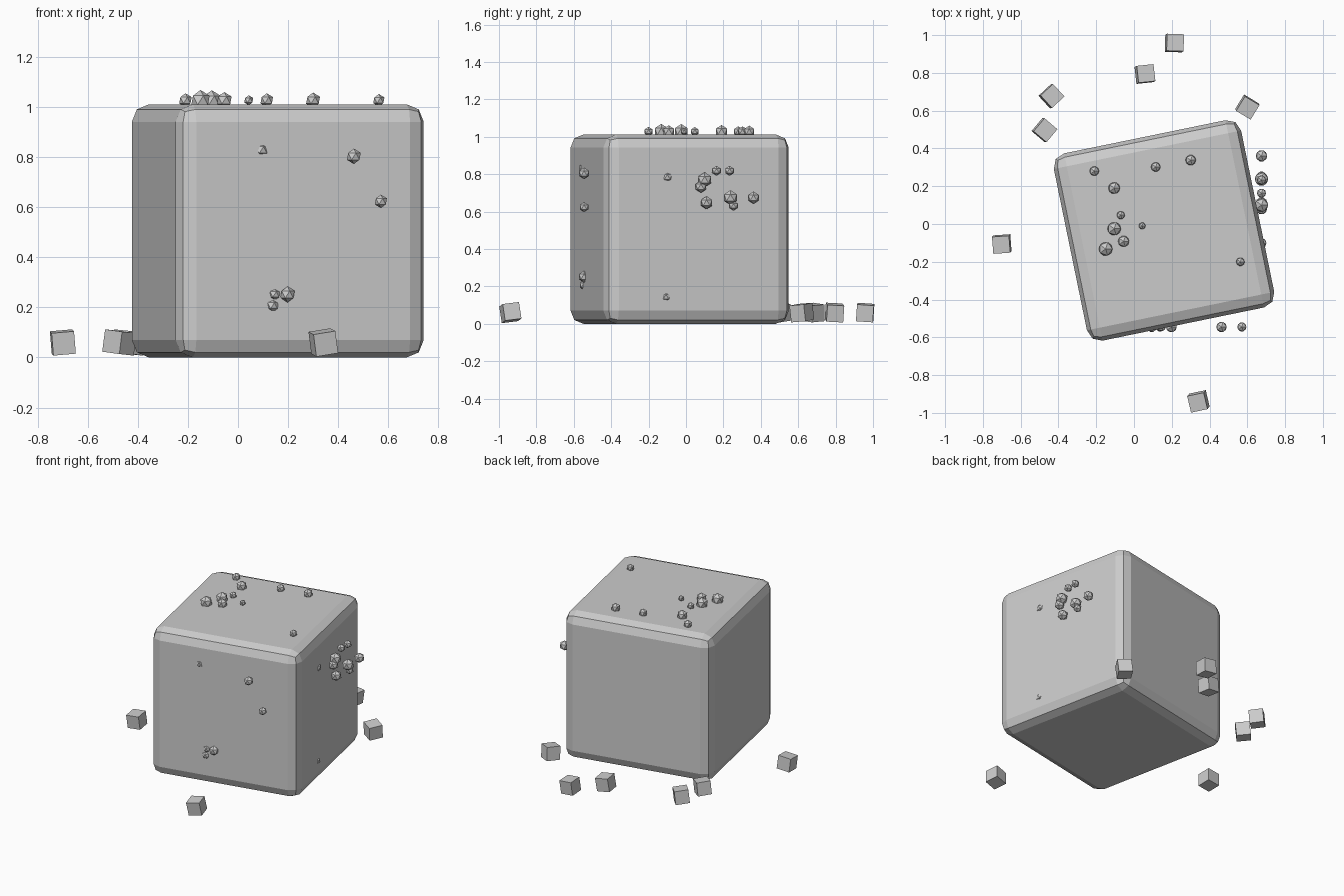
import bpy
from math import radians

grey = bpy.data.materials.new("plain_grey")
grey.diffuse_color = (0.6, 0.6, 0.6, 1)


def finish(name):
    ob = bpy.context.object
    ob.name = name
    ob.data.materials.append(grey)
    return ob


def cube(name, size, loc, rot):
    bpy.ops.mesh.primitive_cube_add(size=size, location=loc,
                                    rotation=[radians(a) for a in rot])
    return finish(name)


def pebble(name, loc, r):
    bpy.ops.mesh.primitive_ico_sphere_add(subdivisions=1, radius=r, location=loc)
    return finish(name)


# Large block with two-step rounded edges
block = cube("main_block", 1.012, (0.159, -0.034, 0.506), (0, 0, 11.6))
bev = block.modifiers.new("edge_bevel", 'BEVEL')
bev.width = 0.07
bev.segments = 2
bev.limit_method = 'NONE'

# Pebbles on the top: x, y, radius
for x, y, r in [(-.21, .28, .028), (-.105, .19, .035), (.115, .302, .028),
                (.30, .338, .031), (-.07, .047, .024), (-.105, -.025, .04),
                (.043, -.01, .02), (-.15, -.132, .041), (-.055, -.092, .033),
                (.563, -.2, .025)]:
    pebble("top_pebble", (x, y, 1.028), r)

# Pebbles on the front: x, z, radius
for x, z, r in [(.463, .804, .031), (.571, .624, .027), (.198, .252, .032),
                (.146, .252, .025), (.138, .207, .027), (.094, .83, .03)]:
    pebble("front_pebble", (x, -.545, z), r)

# Pebbles on the right side: y, z, radius
for y, z, r in [(-.1, .785, .029), (.10, .77, .04), (.08, .733, .033),
                (.163, .818, .027), (.233, .818, .027), (.238, .674, .04),
                (.254, .631, .027), (.361, .674, .034), (.11, .647, .035),
                (-.107, .144, .027)]:
    pebble("side_pebble", (.675, y, z), r)

# Small tilted cubes scattered around: x, y, then tilt x, tilt y, yaw
for x, y, rx, ry, rz in [(.214, .958, -4, 6, -2), (.058, .794, -3, 8, 6),
                         (-.437, .677, 4, 6, 43), (-.474, .497, 6, 4, 50),
                         (-.70, -.106, 5, -5, 4), (.341, -.939, 7, -9, 12),
                         (.60, .619, 4, 6, -31)]:
    cube("scattered_cube", .09, (x, y, .06), (rx, ry, rz))
